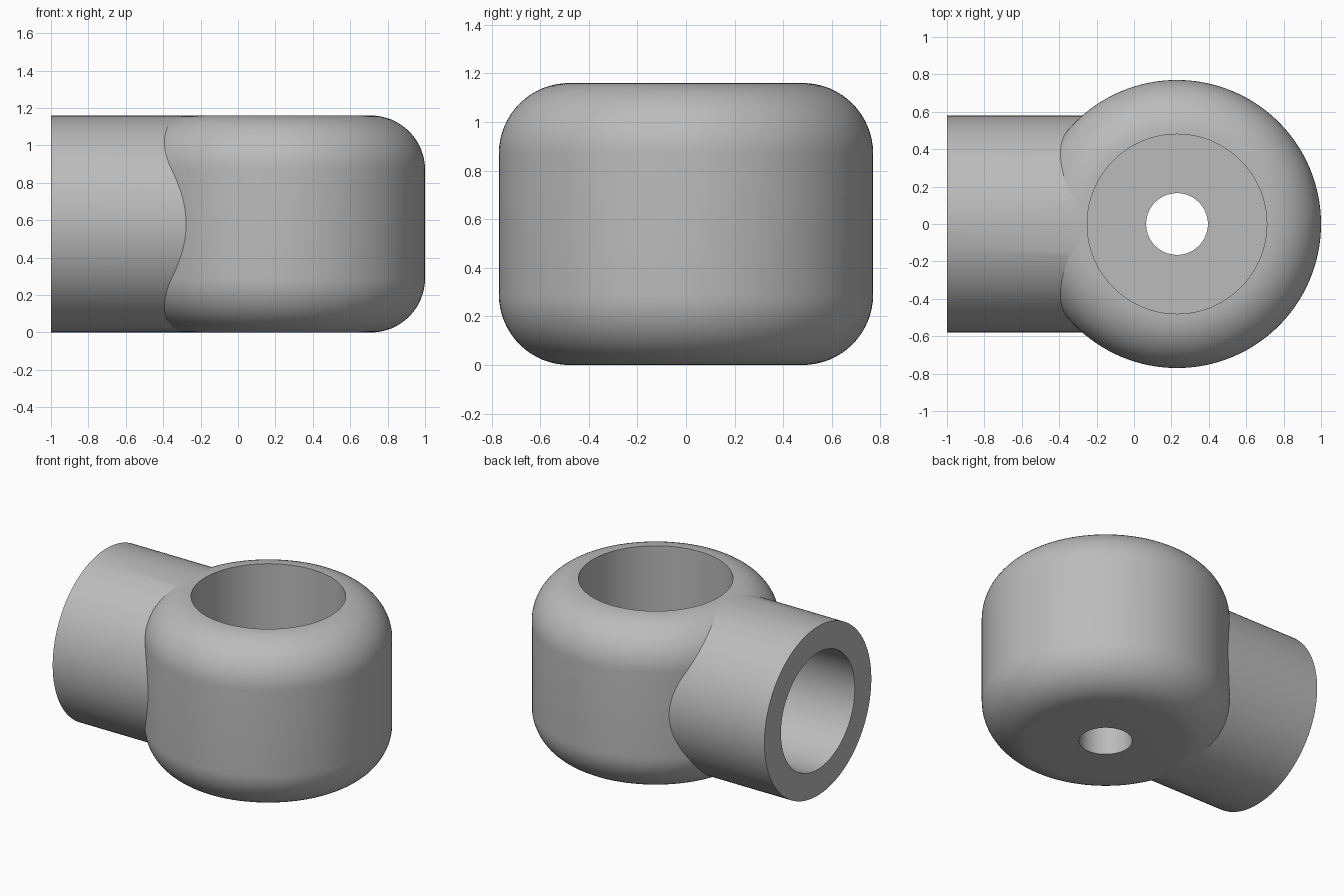
import bpy
import math
from mathutils import Matrix, Vector

if "Cube" in bpy.data.objects:
    bpy.data.objects.remove(bpy.data.objects["Cube"])

CX = 0.23          # axis of the round housing
HEIGHT = 1.16
R_BODY, R_CUP, FILLET = 0.77, 0.48, 0.29
R_PIPE, R_BORE, R_DRAIN = 0.579, 0.40, 0.165
FLOOR = 0.29
SEGMENTS = 128

gray = bpy.data.materials.new("plain gray")
gray.use_nodes = True
color = (0.5, 0.5, 0.5, 1)
gray.diffuse_color = color
gray.node_tree.nodes["Principled BSDF"].inputs["Base Color"].default_value = color


def lathe(name, profile, matrix):
    """Closed solid of revolution from (radius, height) points, bottom to top."""
    n = SEGMENTS
    verts = [matrix @ Vector((r * math.cos(2 * math.pi * i / n),
                              r * math.sin(2 * math.pi * i / n), z))
             for r, z in profile for i in range(n)]
    faces = [(k * n + i, k * n + (i + 1) % n, (k + 1) * n + (i + 1) % n, (k + 1) * n + i)
             for k in range(len(profile) - 1) for i in range(n)]
    faces.append(tuple(reversed(range(n))))
    faces.append(tuple(range(len(verts) - n, len(verts))))
    mesh = bpy.data.meshes.new(name)
    mesh.from_pydata(verts, [], faces)
    mesh.materials.append(gray)
    obj = bpy.data.objects.new(name, mesh)
    bpy.context.collection.objects.link(obj)
    return obj


def upright(name, radius, z0, z1):
    return lathe(name, [(radius, z0), (radius, z1)], Matrix.Translation((CX, 0, 0)))


def sideways(name, radius, x0, x1):
    m = Matrix.Translation((0, 0, HEIGHT / 2)) @ Matrix.Rotation(math.pi / 2, 4, "Y")
    return lathe(name, [(radius, x0), (radius, x1)], m)


def combine(target, tool, operation):
    tool.hide_render = True
    mod = target.modifiers.new(tool.name, "BOOLEAN")
    mod.operation, mod.object, mod.solver = operation, tool, "EXACT"
    bpy.context.view_layer.objects.active = target
    bpy.ops.object.modifier_apply(modifier=mod.name)
    bpy.data.objects.remove(tool)


# Round housing with filleted top and bottom edges
arc = [math.pi / 2 * i / 16 for i in range(17)]
lower = [(R_CUP + FILLET * math.sin(a), FILLET - FILLET * math.cos(a)) for a in arc]
upper = [(r, HEIGHT - z) for r, z in reversed(lower)]
body = lathe("pipe_housing", lower + upper, Matrix.Translation((CX, 0, 0)))

# Side pipe, then the cup, the drain hole and the blind pipe bore
combine(body, sideways("side_pipe", R_PIPE, -1, 0), "UNION")
combine(body, upright("cup_cutter", R_CUP, FLOOR, 1.5), "DIFFERENCE")
combine(body, upright("drain_cutter", R_DRAIN, -0.5, 0.6), "DIFFERENCE")
combine(body, sideways("bore_cutter", R_BORE, -1.5, -0.48), "DIFFERENCE")

# Smooth curved walls, crisp rims
bpy.ops.object.select_all(action="DESELECT")
body.select_set(True)
bpy.context.view_layer.objects.active = body
bpy.ops.object.shade_smooth_by_angle(angle=math.radians(25))
